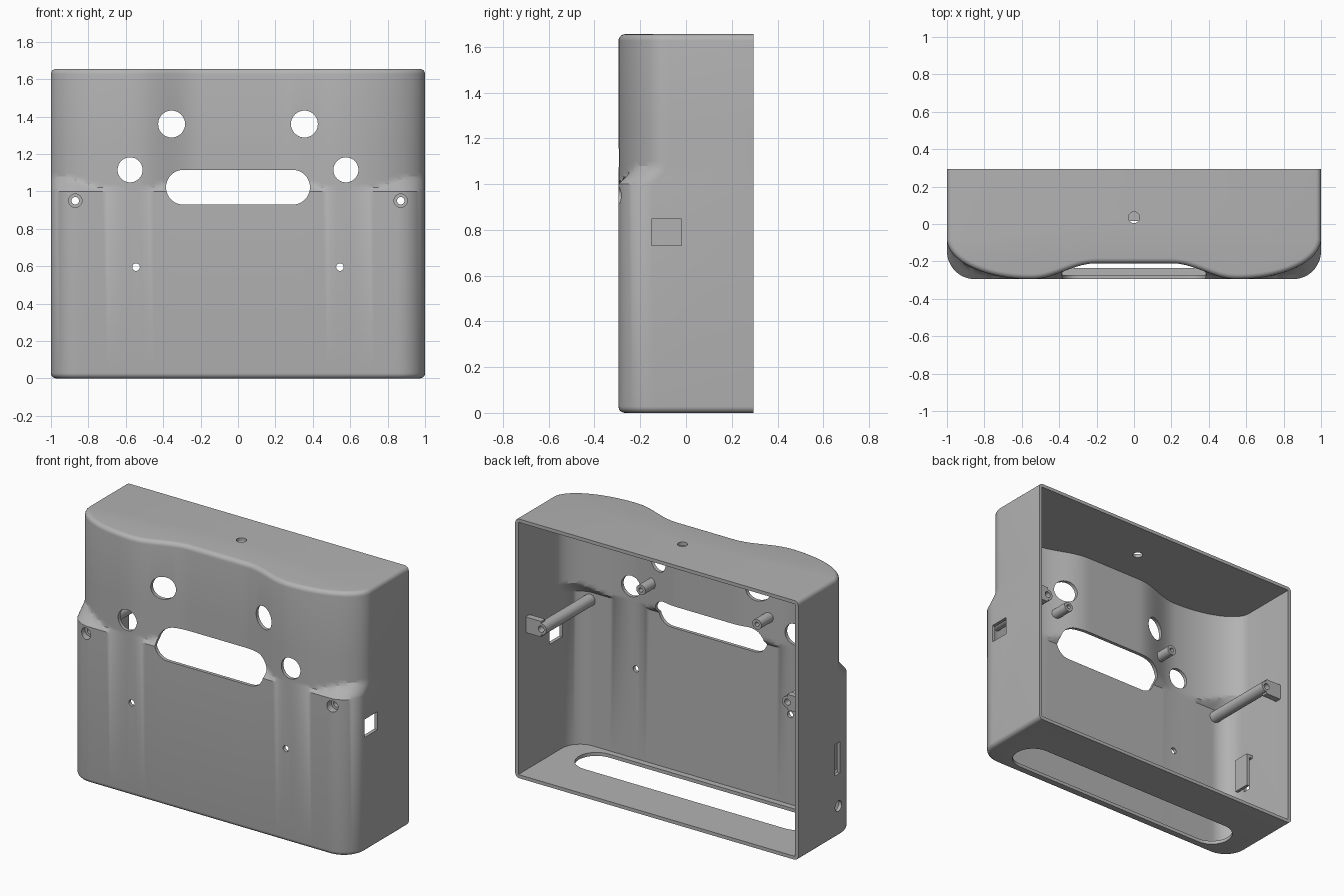
import bpy, bmesh, math
from mathutils import Vector, Matrix

cube = bpy.data.objects.get("Cube")
if cube:
    bpy.data.objects.remove(cube, do_unlink=True)

FRONT, BACK, TOP = -0.295, 0.295, 1.655
CORNER, WALL, FILLET, LEDGE = 0.15, 0.022, 0.028, 1.0

grey = bpy.data.materials.new("plain grey")
grey.use_nodes = True
colour = (0.45, 0.45, 0.45, 1)
grey.diffuse_color = colour
grey.node_tree.nodes["Principled BSDF"].inputs["Base Color"].default_value = colour


def make(name, bm):
    bmesh.ops.recalc_face_normals(bm, faces=bm.faces)
    mesh = bpy.data.meshes.new(name)
    bm.to_mesh(mesh)
    bm.free()
    mesh.materials.append(grey)
    obj = bpy.data.objects.new(name, mesh)
    bpy.context.collection.objects.link(obj)
    return obj


def loft(name, rings):
    bm = bmesh.new()
    loops = [[bm.verts.new(p) for p in ring] for ring in rings]
    for low, high in zip(loops, loops[1:]):
        for i in range(len(low)):
            j = (i + 1) % len(low)
            bm.faces.new((low[i], low[j], high[j], high[i]))
    bm.faces.new(loops[0][::-1])
    bm.faces.new(loops[-1])
    return make(name, bm)


def prism(name, centre, axis, depth, radius, half=0.0, steps=32):
    """Round or stadium-shaped bar along an axis; half is the straight half length."""
    outline = []
    for i in range(steps + 1 if half else steps):
        a = 2 * math.pi * i / steps - math.pi / 2
        outline.append((radius * math.cos(a) + half, radius * math.sin(a)))
    if half:
        arc = [p for p in outline[:steps // 2 + 1]]
        outline = arc + [(-u, -v) for u, v in arc]
    place = {"x": lambda u, v, w: (w, u, v),
             "y": lambda u, v, w: (u, w, v),
             "z": lambda u, v, w: (u, v, w)}[axis]
    c = Vector(centre)
    return loft(name, [[c + Vector(place(u, v, w)) for u, v in outline]
                       for w in (-depth / 2, depth / 2)])


def box(name, centre, size):
    bm = bmesh.new()
    bmesh.ops.create_cube(bm, size=1, matrix=Matrix.Translation(centre) @ Matrix.Diagonal((*size, 1)))
    return make(name, bm)


def combine(target, tool, operation="DIFFERENCE"):
    mod = target.modifiers.new("combine", "BOOLEAN")
    mod.operation, mod.solver, mod.object = operation, "EXACT", tool
    bpy.context.view_layer.objects.active = target
    bpy.ops.object.modifier_apply(modifier=mod.name)
    bpy.data.objects.remove(tool, do_unlink=True)


# Outline of the shell at each height
def upper_y(x):
    x = abs(x)
    if x > 0.55:
        return -0.08 - 0.215 * math.sqrt(max(0, 1 - ((x - 0.55) / 0.45) ** 2))
    t = min(1, max(0, (x - 0.2) / 0.35))
    return -0.21 - 0.085 * (1 - math.cos(math.pi * t)) / 2


lower = []
for i in range(13):
    a = math.pi / 2 * i / 12
    lower.append((1 - CORNER + CORNER * math.cos(a), FRONT + CORNER - CORNER * math.sin(a)))
side = [(-x, y) for x, y in reversed(lower)]
straight = 1 - CORNER
lower += [(straight - 2 * straight * i / 68, FRONT) for i in range(1, 68)] + side


def ring(z, inset, back):
    rise = max(0, z - LEDGE)
    pts = [Vector((x, max(y, min(upper_y(x), y + rise)))) for x, y in lower]
    pts = [Vector((1, BACK))] + pts + [Vector((-1, BACK))]
    out = []
    for i, p in enumerate(pts):
        t = (pts[min(i + 1, len(pts) - 1)] - pts[max(i - 1, 0)]).normalized()
        q = p + Vector((t.y, -t.x)) * inset
        out.append((q.x, back if i in (0, len(pts) - 1) else q.y, z))
    return out


bends = [LEDGE + 0.02 * i for i in range(13)]
curve = [(FILLET * (1 - math.sin(a)), FILLET * (1 - math.cos(a)))
         for a in (math.pi / 2 * i / 5 for i in range(5, -1, -1))]
levels = [(h, d) for h, d in curve] + [(z, 0) for z in bends]
levels += [(TOP - h, d) for h, d in reversed(curve)]
shell = loft("shell", [ring(z, d, BACK) for z, d in levels])
combine(shell, loft("hollow", [ring(z, WALL, 0.4) for z in [WALL] + bends + [TOP - WALL]]))

# Openings in the front
combine(shell, prism("front_slot", (0, -0.3, 1.022), "y", 0.4, 0.093, 0.292))
for s in (-1, 1):
    for x, z, r in ((0.355, 1.36, 0.072), (0.577, 1.115, 0.067), (0.545, 0.595, 0.02)):
        combine(shell, prism("hole", (s * x, -0.3, z), "y", 0.4, r))

# Openings in the bottom, top and sides
combine(shell, prism("bottom_slot", (0, -0.11, 0), "z", 0.2, 0.125, 0.71))
combine(shell, prism("top_hole", (0, 0.035, TOP), "z", 0.2, 0.03))
combine(shell, box("right_window", (1, -0.085, 0.79), (0.2, 0.13, 0.115)))
combine(shell, box("left_slot", (-1, -0.1, 0.5), (0.2, 0.05, 0.2)))
combine(shell, prism("left_hole", (-1, -0.11, 0.195), "x", 0.2, 0.033))

# Long screw posts with end tabs, joined to the side walls
for s, label in ((1, "left"), (-1, "right")):
    post = prism(label + "_post", (s * 0.87, -0.03, 0.95), "y", 0.5, 0.037)
    combine(post, box("tab", (s * 0.925, 0.2, 0.95), (0.11, 0.04, 0.1)), "UNION")
    combine(shell, prism("sink", (s * 0.87, -0.3, 0.95), "y", 0.12, 0.036))
    combine(post, prism("sink", (s * 0.87, -0.3, 0.95), "y", 0.1, 0.036))
    combine(post, prism("bore", (s * 0.87, 0, 0.95), "y", 0.9, 0.02))

    # Short standoffs behind the upper front
    standoff = prism(label + "_standoff", (s * 0.41, -0.19, 1.19), "y", 0.12, 0.032)
    combine(standoff, prism("bore", (s * 0.41, -0.13, 1.19), "y", 0.1, 0.014))

# Cover plate behind the narrow side slot
box("slot_cover", (-0.945, -0.1, 0.5), (0.02, 0.11, 0.2))
box("slot_cover_edge", (-0.965, -0.1, 0.61), (0.06, 0.11, 0.02))

bpy.ops.object.select_all(action="DESELECT")
for obj in bpy.context.scene.objects:
    if obj.type == "MESH":
        obj.select_set(True)
        bpy.context.view_layer.objects.active = obj
bpy.ops.object.shade_smooth_by_angle(angle=math.radians(30))
